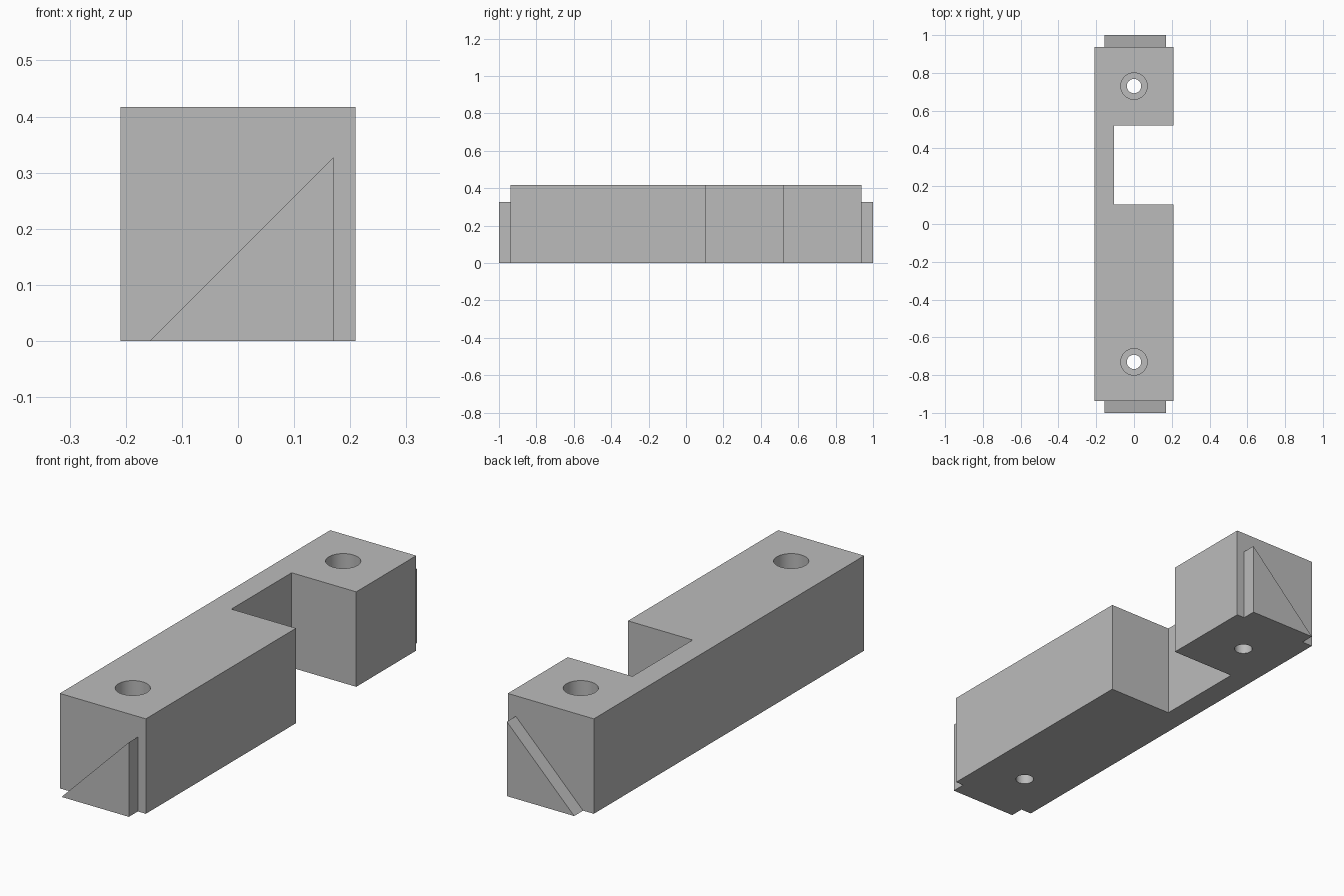
import bpy
import bmesh
from mathutils import Matrix, Vector

if "Cube" in bpy.data.objects:
    bpy.data.objects.remove(bpy.data.objects["Cube"])

HALF_W, HEIGHT, BODY_END, TIP = 0.209, 0.417, 0.938, 1.0
HOLE_Y, BORE_DEPTH = 0.73, 0.2

grey = bpy.data.materials.new("plain_grey")
grey.use_nodes = True
grey.diffuse_color = (0.5, 0.5, 0.5, 1)
grey.node_tree.nodes["Principled BSDF"].inputs["Base Color"].default_value = grey.diffuse_color


def add_object(name, bm):
    bmesh.ops.recalc_face_normals(bm, faces=bm.faces)
    mesh = bpy.data.meshes.new(name)
    bm.to_mesh(mesh)
    bm.free()
    mesh.materials.append(grey)
    obj = bpy.data.objects.new(name, mesh)
    bpy.context.collection.objects.link(obj)
    return obj


def prism(name, points, direction):
    """Extrude a closed outline along a direction."""
    bm = bmesh.new()
    face = bm.faces.new([bm.verts.new(p) for p in points])
    result = bmesh.ops.extrude_face_region(bm, geom=[face], use_keep_orig=True)
    moved = [v for v in result["geom"] if isinstance(v, bmesh.types.BMVert)]
    bmesh.ops.translate(bm, verts=moved, vec=Vector(direction))
    return add_object(name, bm)


def cylinder(name, radius, y, bottom, top):
    bm = bmesh.new()
    bmesh.ops.create_cone(bm, cap_ends=True, segments=48, radius1=radius, radius2=radius,
                          depth=top - bottom,
                          matrix=Matrix.Translation((0, y, (bottom + top) / 2)))
    return add_object(name, bm)


# Bar with a rectangular notch in its left side
notch_x, notch_front, notch_back = -0.105, 0.104, 0.522
outline = [(-HALF_W, -BODY_END), (HALF_W, -BODY_END), (HALF_W, notch_front),
           (notch_x, notch_front), (notch_x, notch_back), (HALF_W, notch_back),
           (HALF_W, BODY_END), (-HALF_W, BODY_END)]
body = prism("notched_bar", [(x, y, 0) for x, y in outline], (0, 0, HEIGHT))

# Counterbored screw holes
for side in (-1, 1):
    for radius, bottom in ((0.07, HEIGHT - BORE_DEPTH), (0.038, -0.1)):
        cutter = cylinder("hole_cutter", radius, side * HOLE_Y, bottom, HEIGHT + 0.1)
        cutter.hide_render = True
        cut = body.modifiers.new("screw_hole", "BOOLEAN")
        cut.operation = "DIFFERENCE"
        cut.solver = "EXACT"
        cut.object = cutter
        bpy.context.view_layer.objects.active = body
        bpy.ops.object.modifier_apply(modifier=cut.name)
        bpy.data.objects.remove(cutter)

bpy.ops.object.select_all(action="DESELECT")
body.select_set(True)
bpy.context.view_layer.objects.active = body
bpy.ops.object.shade_smooth_by_angle()

# Triangular locating keys on both ends
for name, side in (("front_key", -1), ("back_key", 1)):
    triangle = [(-0.157, 0), (0.17, 0), (0.17, 0.327)]
    prism(name, [(x, side * BODY_END, z) for x, z in triangle],
          (0, side * (TIP - BODY_END), 0))
